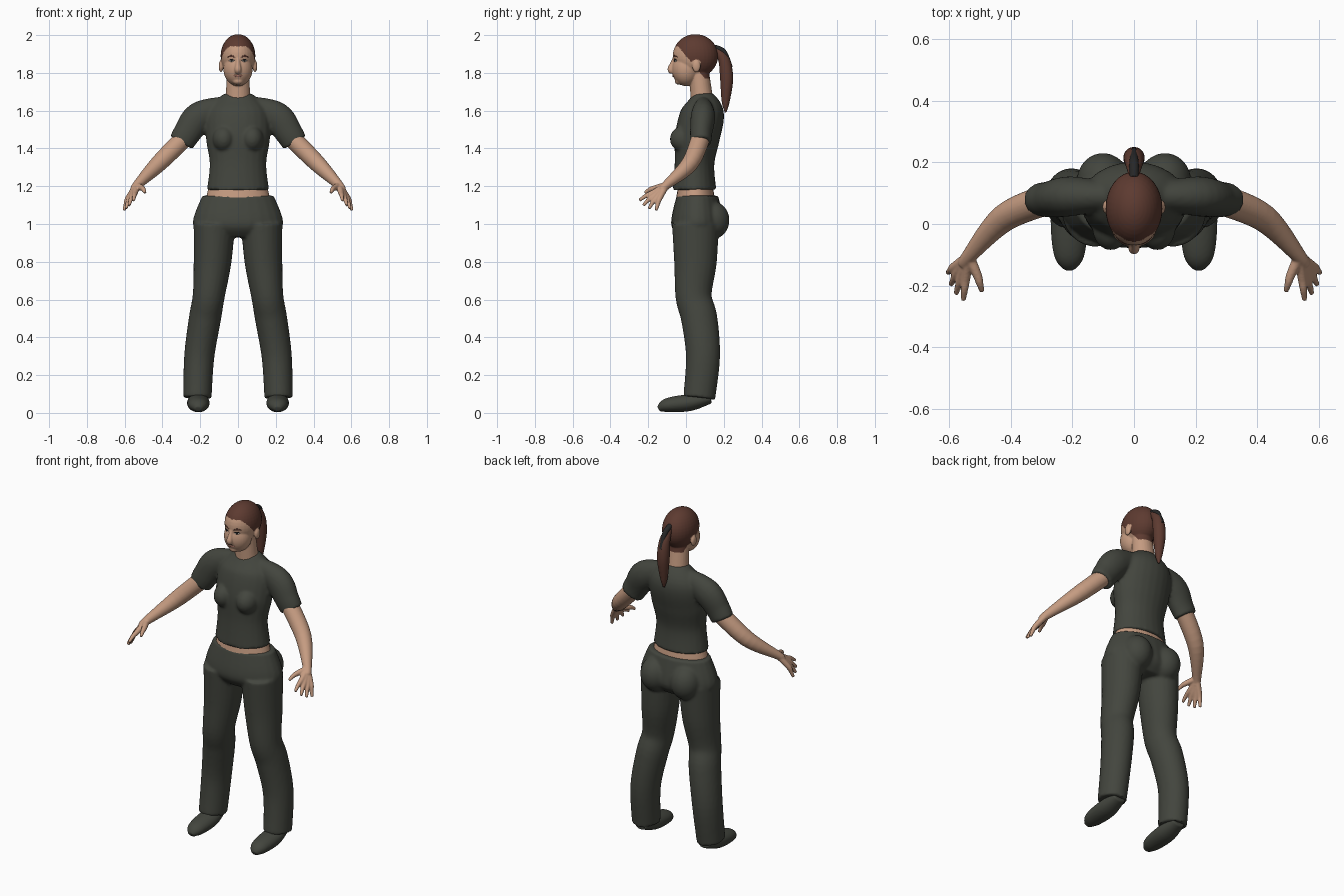
import bpy, bmesh, math
from mathutils import Vector, Matrix

if "Cube" in bpy.data.objects:
    bpy.data.objects.remove(bpy.data.objects["Cube"], do_unlink=True)


def material(name, *color):
    made = bpy.data.materials.new(name)
    made.use_nodes = True
    made.diffuse_color = (*color, 1)
    made.node_tree.nodes["Principled BSDF"].inputs["Base Color"].default_value = (*color, 1)
    return made


SKIN = material("skin", .56, .33, .22)
CLOTH = material("dark olive cloth", .056, .06, .048)
HAIR = material("brown hair", .11, .043, .03)
DARK = material("dark trim", .02, .02, .02)
LIPS = material("lips", .36, .16, .12)
WHITE = material("eye white", .6, .55, .5)


def catmull_rom(before, start, end, after, t):
    """Point on a smooth curve between start and end."""
    linear = (end - before) * t
    square = (before * 2 - start * 5 + end * 4 - after) * t ** 2
    cubic = (start * 3 - before - end * 3 + after) * t ** 3
    return start + (linear + square + cubic) / 2


def smooth_path(rings, steps=6):
    """Refine a few rings (x, y, z, radius) into many."""
    rings = [Vector(ring) for ring in rings]
    padded = [rings[0], *rings, rings[-1]]
    refined = [catmull_rom(*quad, step / steps)
               for quad in zip(padded, padded[1:], padded[2:], padded[3:])
               for step in range(steps)]
    return refined + [rings[-1]]


def add_tube(bm, rings, depth, sides=24):
    """Closed tube through the rings; depth scales the radius from front to back."""
    path = smooth_path(rings)
    centres = [ring.to_3d() for ring in path]
    along = (centres[-1] - centres[0]).normalized()
    reference = Vector((0, 0, 1)) if abs(along.y) > .9 else Vector((0, 1, 0))
    loops = []
    for i, centre in enumerate(centres):
        ahead = centres[min(i + 1, len(centres) - 1)]
        behind = centres[max(i - 1, 0)]
        tangent = (ahead - behind).normalized()
        across = tangent.cross(reference).normalized() * path[i].w
        outward = tangent.cross(across) * depth
        angles = [math.tau * side / sides for side in range(sides)]
        loops.append([bm.verts.new(centre + across * math.cos(angle) + outward * math.sin(angle))
                      for angle in angles])
    for lower, upper in zip(loops, loops[1:]):
        for side in range(sides):
            bm.faces.new((lower[side - 1], lower[side], upper[side], upper[side - 1]))
    bm.faces.new(loops[0])
    bm.faces.new(loops[-1])


def add_ball(bm, centre, radii):
    matrix = Matrix.Translation(centre) @ Matrix.Diagonal((*radii, 1))
    bmesh.ops.create_uvsphere(bm, u_segments=32, v_segments=20, radius=1, matrix=matrix)


def part(name, *materials, tubes=(), balls=(), voxel=None):
    """Build tubes and balls, repeat those off the centre on the other side, and merge them."""
    bm = bmesh.new()
    for depth, rings in tubes:
        add_tube(bm, rings, depth)
        if min(x for x, *rest in rings) > 0:
            add_tube(bm, [(-x, *rest) for x, *rest in rings], depth)
    for (x, y, z), radii in balls:
        add_ball(bm, (x, y, z), radii)
        if x > 0:
            add_ball(bm, (-x, y, z), radii)
    bmesh.ops.recalc_face_normals(bm, faces=bm.faces)
    mesh = bpy.data.meshes.new(name)
    bm.to_mesh(mesh)
    bm.free()
    made = bpy.data.objects.new(name, mesh)
    bpy.context.collection.objects.link(made)
    if voxel:
        merge = made.modifiers.new("merge", 'REMESH')
        merge.mode, merge.voxel_size = 'VOXEL', voxel
        soften = made.modifiers.new("soften", 'SMOOTH')
        soften.factor, soften.iterations = .5, 3
        evaluated = made.evaluated_get(bpy.context.evaluated_depsgraph_get())
        made.data = bpy.data.meshes.new_from_object(evaluated)
        made.modifiers.clear()
    made.data.materials.clear()
    for entry in materials:
        made.data.materials.append(entry)
    bpy.ops.object.select_all(action='DESELECT')
    bpy.context.view_layer.objects.active = made
    made.select_set(True)
    bpy.ops.object.shade_smooth_by_angle(angle=math.radians(50))
    return made


# Shirt: trunk, sleeves and bust in one skin
trunk = [(0, .045, 1.18, .165), (0, .045, 1.32, .15), (0, .06, 1.46, .17),
         (0, .09, 1.6, .16), (0, .09, 1.69, .075)]
sleeve = [(.05, .09, 1.63, .05), (.2, .09, 1.57, .08), (.27, .08, 1.48, .073), (.3, .08, 1.43, .068)]
bust = ((.075, -.01, 1.45), (.06, .075, .07))
part("shirt", CLOTH, tubes=[(.7, trunk), (.8, sleeve)], balls=[bust], voxel=.009)

# Bare waist between shirt and trousers
part("midriff", SKIN, tubes=[(.6, [(0, .05, 1.1, .18), (0, .05, 1.25, .14)])])

# Trousers: pelvis, legs and seat
pelvis = [(0, .06, .93, .16), (0, .06, 1, .24), (0, .06, 1.15, .19)]
leg = [(.125, .05, 1, .11), (.135, .05, .8, .1), (.155, .04, .62, .085),
       (.175, .07, .5, .085), (.205, .09, .3, .08), (.215, .07, .08, .075)]
seat = ((.1, .14, 1.02), (.085, .09, .1))
part("trousers", CLOTH, tubes=[(.58, pelvis), (1.13, leg)], balls=[seat], voxel=.009)

# Shoes
shoe = [(.21, -.145, .02, .02), (.21, -.1, .04, .05), (.21, .02, .055, .06), (.21, .13, .08, .04)]
part("shoes", CLOTH, tubes=[(.75, shoe)], voxel=.006)

# Arms, with the fingers fanned out from the wrist
wrist = Vector((.535, -.105, 1.205))
arm = [(.28, .08, 1.46, .05), (.42, .02, 1.32, .045), (*wrist, .024), (.55, -.13, 1.18, .02)]


def finger(knuckle, tip):
    middle = knuckle.lerp(tip, .5) + Vector((0, 0, .005))
    return 1, [(*wrist, .018), (*knuckle, .015), (*middle, .012), (*tip, .008)]


first_knuckle, last_knuckle = Vector((.545, -.175, 1.165)), Vector((.583, -.14, 1.135))
first_tip, last_tip = Vector((.553, -.247, 1.125)), Vector((.603, -.158, 1.072))
bulge = Vector((.008, -.01, -.01))
hand = [finger(Vector((.508, -.165, 1.19)), Vector((.492, -.218, 1.165)))]
for i in range(4):
    reach = bulge * math.sin(math.pi * i / 3)
    hand.append(finger(first_knuckle.lerp(last_knuckle, i / 3), first_tip.lerp(last_tip, i / 3) + reach))
part("arms", SKIN, tubes=[(1, arm), *hand], voxel=.0045)

# Head: cranium, face, chin, ears, nose and neck in one skin
ear_centre = Vector((.09, .055, 1.835))
cranium = ((0, .05, 1.89), (.092, .12, .115))
face = ((0, 0, 1.82), (.077, .075, .09))
chin = ((0, -.035, 1.757), (.03, .025, .02))
ear = (ear_centre, (.012, .022, .032))
nose = [(0, -.055, 1.89, .01), (0, -.07, 1.855, .011), (0, -.08, 1.82, .018), (0, -.07, 1.805, .016)]
neck = [(0, .09, 1.6, .07), (0, .07, 1.8, .058)]
head = part("head", SKIN, HAIR, tubes=[(1, nose), (.9, neck)],
            balls=[cranium, face, chin, ear], voxel=.0045)

# Scalp: level hairline at the brow, sloping down past the ears to the nape
for polygon in head.data.polygons:
    x, y, z = polygon.center
    hairline = min(1.94, max(1.77, 1.89 - 1.2 * y))
    beside = Vector((abs(x), y, z))
    on_ear = beside.x > .085 and (beside - ear_centre).length < .035
    polygon.material_index = int(z > hairline and not on_ear)

# Ponytail and its tie
ponytail = [(0, .15, 1.93, .015), (0, .2, 1.87, .03), (0, .215, 1.77, .035),
            (0, .21, 1.65, .022), (0, .21, 1.59, .006)]
part("ponytail", HAIR, tubes=[(1, ponytail)], voxel=.006)
tie = [(0, .15, 1.935, .015), (0, .2, 1.91, .015), (0, .24, 1.83, .008)]
part("hair_tie", DARK, tubes=[(1, tie)])


def feature(name, color, start, end, height, thickness, arch=0, lift=0):
    """Thin tapering strip laid on the face from start to end across it."""
    rings = []
    for t in (0, .25, .5, .75, 1):
        swell = math.sin(math.pi * t)
        x, z = start + (end - start) * t, height + arch * swell
        surface = head.ray_cast(Vector((x, -1, z)), Vector((0, 1, 0)))[1]
        rings.append((x, surface.y - lift, z, .001 + thickness * swell))
    part(name, color, tubes=[(.5, rings)])


# Facial features
feature("eyes", WHITE, .02, .048, 1.864, .005)
feature("irises", DARK, .027, .041, 1.865, .004, lift=.002)
feature("eyelids", DARK, .018, .05, 1.864, .002, arch=.008)
feature("eyebrows", HAIR, .014, .058, 1.882, .004, arch=.007)
feature("lips", LIPS, -.027, .027, 1.785, .006)
